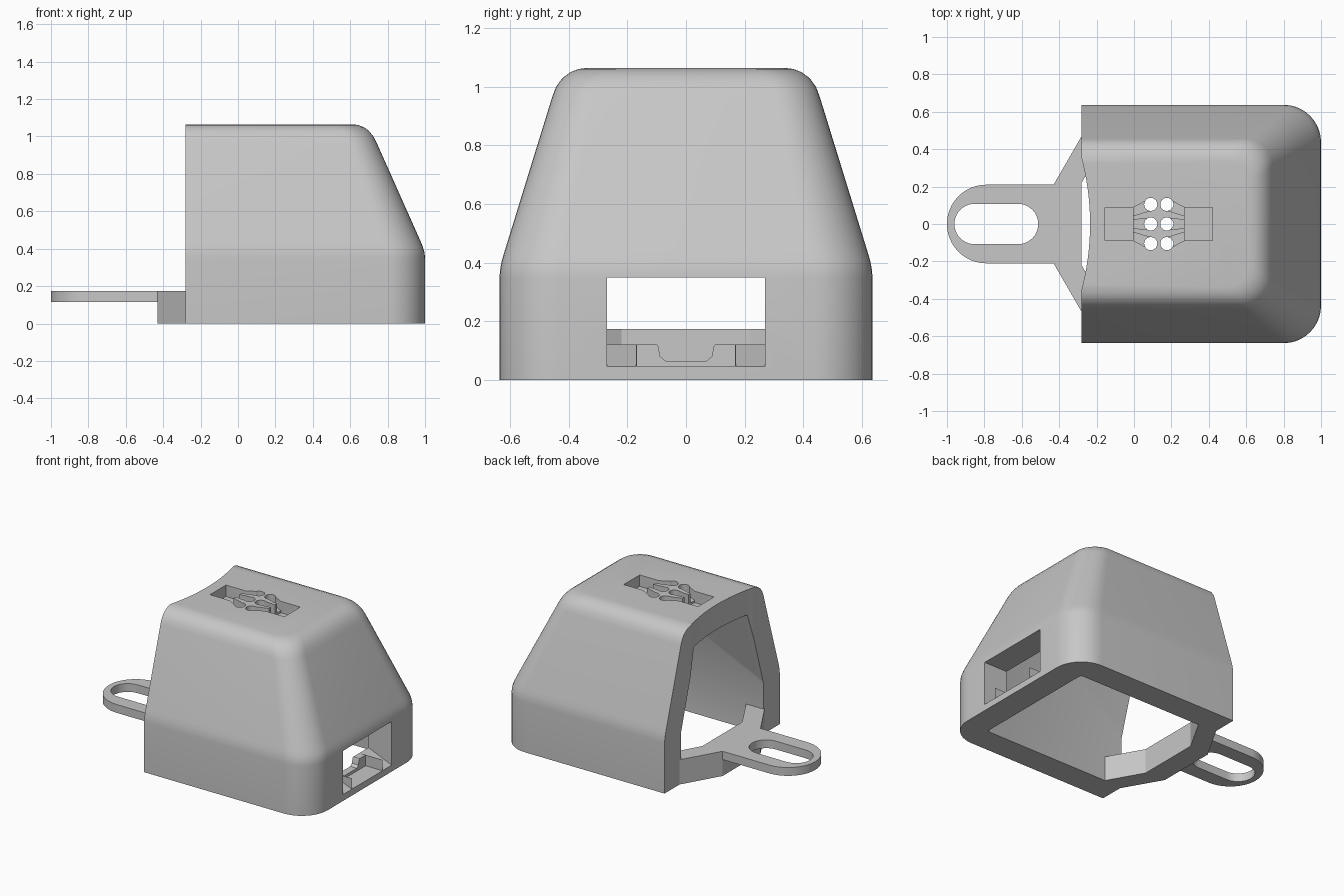
import bpy, bmesh, math

cube = bpy.data.objects.get("Cube")
if cube:
    bpy.data.objects.remove(cube, do_unlink=True)

BACK = -0.28    # open end of the housing
TOP = 1.065     # roof height

grey = bpy.data.materials.new("plain_grey")
grey.use_nodes = True
grey.diffuse_color = (0.57, 0.57, 0.57, 1)
grey.node_tree.nodes["Principled BSDF"].inputs["Base Color"].default_value = (0.57, 0.57, 0.57, 1)


def loft(name, loops):
    """Skin a stack of equal-length closed loops and cap both ends."""
    bm = bmesh.new()
    rings = [[bm.verts.new(p) for p in loop] for loop in loops]
    n = len(rings[0])
    for a, b in zip(rings, rings[1:]):
        for i in range(n):
            j = (i + 1) % n
            bm.faces.new((a[i], a[j], b[j], b[i]))
    bm.faces.new(rings[0])
    bm.faces.new(rings[-1])
    bmesh.ops.recalc_face_normals(bm, faces=bm.faces)
    mesh = bpy.data.meshes.new(name)
    bm.to_mesh(mesh)
    bm.free()
    mesh.materials.append(grey)
    obj = bpy.data.objects.new(name, mesh)
    bpy.context.collection.objects.link(obj)
    return obj


def prism(name, outline, z0, z1):
    return loft(name, [[(x, y, z) for x, y in outline] for z in (z0, z1)])


def box(x0, x1, y0, y1, z0, z1):
    return prism("cutter", [(x0, y0), (x1, y0), (x1, y1), (x0, y1)], z0, z1)


def arc(cx, cy, r, start, end, steps):
    return [(cx + r * math.cos(math.radians(start + (end - start) * i / steps)),
             cy + r * math.sin(math.radians(start + (end - start) * i / steps)))
            for i in range(steps + 1)]


def section(z, half, front, r, back=BACK, steps=10):
    """Plan outline, square at the back and rounded at the two front corners."""
    pts = [(back, -half)]
    pts += arc(front - r, r - half, r, -90, 0, steps)
    pts += arc(front - r, half - r, r, 0, 90, steps)
    pts.append((back, half))
    return [(x, y, z) for x, y in pts]


def cut(obj, cutter):
    cutter.hide_render = True
    mod = obj.modifiers.new("cut", "BOOLEAN")
    mod.operation = "DIFFERENCE"
    mod.solver = "EXACT"
    mod.object = cutter
    bpy.ops.object.select_all(action="DESELECT")
    bpy.context.view_layer.objects.active = obj
    obj.select_set(True)
    bpy.ops.object.modifier_apply(modifier=mod.name)
    bpy.data.objects.remove(cutter, do_unlink=True)


def smooth(obj):
    bpy.ops.object.select_all(action="DESELECT")
    bpy.context.view_layer.objects.active = obj
    obj.select_set(True)
    bpy.ops.object.shade_smooth_by_angle(angle=math.radians(28))


# Housing: upright skirt, tapered upper body, rounded roof edge
rows = [(0, .637, 1, .2), (.35, .637, 1, .2), (.38, .634, .997, .2),
        (.41, .628, .988, .2), (.44, .619, .976, .2),
        (.965, .457, .742, .15), (1.0, .444, .724, .15), (1.03, .422, .7, .145),
        (1.05, .395, .672, .135), (1.061, .367, .643, .125), (TOP, .337, .612, .11)]
housing = loft("housing", [section(*row) for row in rows])

# Thick-walled hollow interior, open below and at the back
inside = [(-.1, .457, .82, .02), (.35, .457, .82, .02), (.89, .295, .58, .02)]
cut(housing, loft("cutter", [section(*row, back=-.5, steps=3) for row in inside]))

# Shallow curved scoop in the open end of the roof
R = 1.38
cut(housing, prism("cutter", arc(-.235 - R, 0, R, -20, 20, 48), .3, 1.3))

# Front window with a stepped sill, sloping side ramps and a cable notch
cut(housing, box(.7, 1.1, -.27, .27, .12, .35))
cut(housing, box(.87, 1.1, -.168, .168, .045, .13))
ramp = [(.82, .12), (1.0, .045), (1.1, .045), (1.1, .13), (.82, .13)]
for side in (-1, 1):
    cut(housing, loft("cutter", [[(x, side * y, z) for x, z in ramp] for y in (.17, .27)]))
notch = [(-.11, .13), (-.095, .115), (-.088, .08), (-.07, .065),
         (.07, .065), (.088, .08), (.095, .115), (.11, .13)]
cut(housing, loft("cutter", [[(x, y, z) for y, z in notch] for x in (.7, 1.1)]))

# Roof pockets joined by a comb of channels and six through-holes
CX = .1325
for side in (-1, 1):
    xs = sorted((CX + side * .1375, CX + side * .2875))
    cut(housing, box(*xs, -.088, .088, .985, 1.2))
    hole_x = CX + side * .043
    mouth_x = CX + side * .142
    for row in (-1, 0, 1):
        y = row * .105
        mouth = row * .064
        channel = [(mouth_x, mouth - .022), (mouth_x, mouth + .022),
                   (hole_x, y + .032), (hole_x, y - .032)]
        cut(housing, prism("cutter", channel, 1.0, 1.2))
        cut(housing, prism("cutter", arc(hole_x, y, .035, 0, 345, 23), .7, 1.25))
smooth(housing)

# Low wall closing the foot of the open end
half = [(-.43, .21), (BACK, .47), (-.138, .47), (BACK, .22)]
wall = prism("bracket_wall", half + [(x, -y) for x, y in reversed(half)], 0, .173)

# Mounting tab with a long slot
tab = prism("mounting_tab", [(-.43, -.21), (-.43, .21)] + arc(-.79, 0, .21, 90, 270, 32),
            .115, .173)
slot = arc(-.62, 0, .108, -90, 90, 20) + arc(-.852, 0, .108, 90, 270, 20)
cut(tab, prism("cutter", slot, 0, .3))
smooth(tab)
